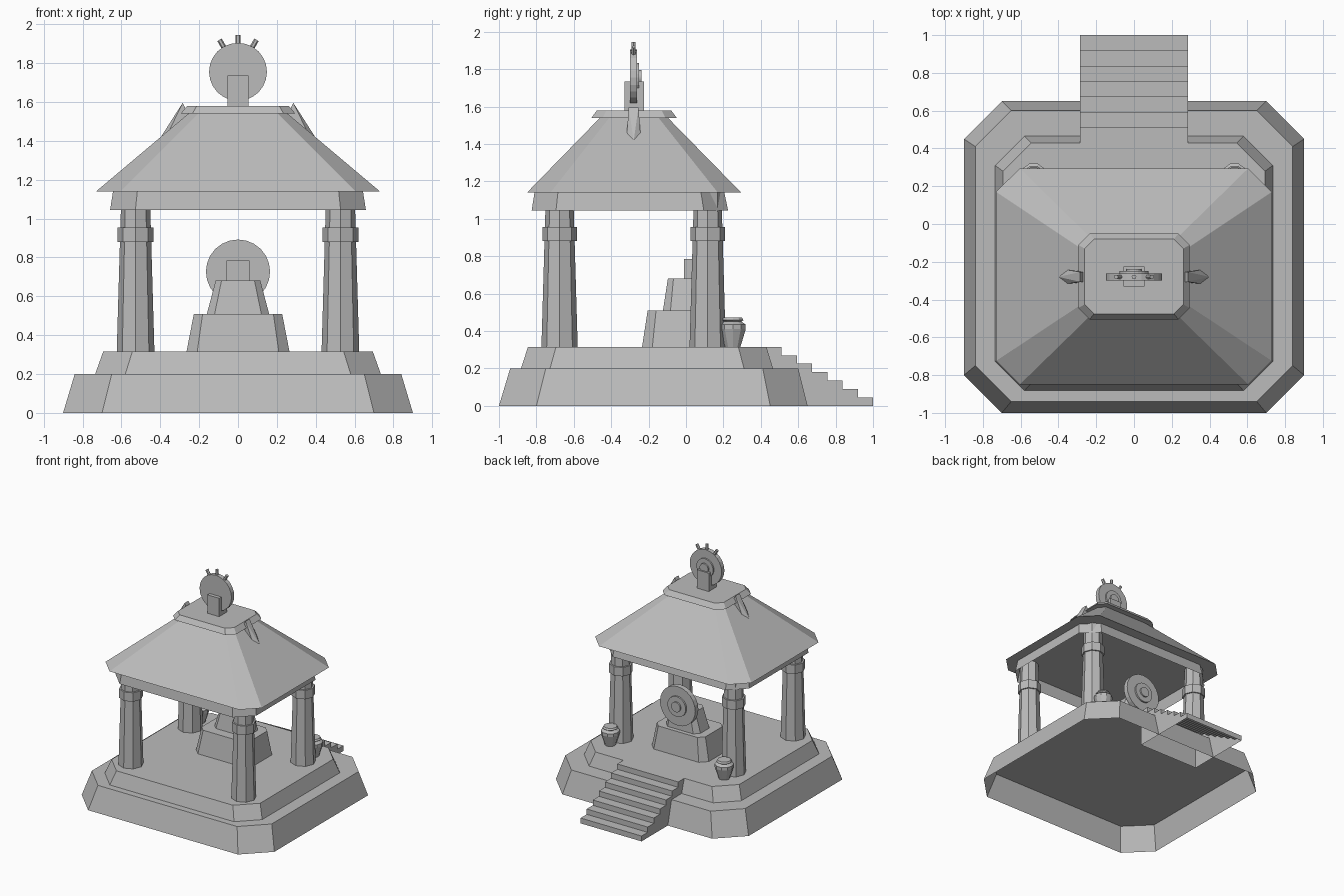
import bpy, bmesh, math
from mathutils import Matrix, Vector

cube = bpy.data.objects.get("Cube")
if cube:
    bpy.data.objects.remove(cube, do_unlink=True)

stone = bpy.data.materials.new("grey_stone")
stone.use_nodes = True
GREY = (0.5, 0.5, 0.5, 1)
stone.diffuse_color = GREY
stone.node_tree.nodes["Principled BSDF"].inputs["Base Color"].default_value = GREY


def finish(name, bm):
    bmesh.ops.recalc_face_normals(bm, faces=bm.faces)
    mesh = bpy.data.meshes.new(name)
    bm.to_mesh(mesh)
    bm.free()
    mesh.materials.append(stone)
    obj = bpy.data.objects.new(name, mesh)
    bpy.context.collection.objects.link(obj)
    return obj


def loft(name, rings, bottom=True, top=True):
    """Skin a stack of equal-sized point rings."""
    bm = bmesh.new()
    loops = [[bm.verts.new(p) for p in ring] for ring in rings]
    for a, b in zip(loops, loops[1:]):
        for i in range(len(a)):
            j = (i + 1) % len(a)
            bm.faces.new((a[i], a[j], b[j], b[i]))
    if bottom:
        bm.faces.new(loops[0][::-1])
    if top:
        bm.faces.new(loops[-1])
    return finish(name, bm)


def clipped(z, hx, y0, y1, c):
    """Rectangle with clipped corners at height z."""
    cy, hy = (y0 + y1) / 2, (y1 - y0) / 2
    quarter = [(hx, hy - c), (hx - c, hy)]
    pts = quarter + [(-x, y) for x, y in quarter[::-1]]
    pts += [(-x, -y) for x, y in pts]
    return [(x, cy + y, z) for x, y in pts]


def circle(x, y, z, r, n=8):
    return [(x + r * math.cos(math.tau * i / n), y + r * math.sin(math.tau * i / n), z)
            for i in range(n)]


def turned(name, x, y, profile, n=8):
    return loft(name, [circle(x, y, z, r, n) for r, z in profile])


def box(name, hx, y0, y1, z0, z1):
    return loft(name, [[(-hx, y0, z), (hx, y0, z), (hx, y1, z), (-hx, y1, z)]
                       for z in (z0, z1)])


def wheel(name, z, profile, n=24):
    """Stepped disc facing the back; profile holds (radius, y)."""
    return loft(name, [[(x, y, z + h) for x, h, _ in circle(0, 0, 0, r, n)]
                       for r, y in profile])


# Stepped platform, hollow underneath
loft("platform_lower", [clipped(0, .9, -1, .65, .2),
                        clipped(.2, .84, -.94, .6, .19)], bottom=False)
loft("platform_upper", [clipped(.2, .735, -.882, .465, .155),
                        clipped(.315, .694, -.845, .43, .15)], bottom=False)

# Back staircase, open underneath
STEPS, RUN, RISE = 7, .0815, .045
profile = [(.43, 0), (.43, STEPS * RISE)]
for i in range(STEPS):
    y, z = 1 - RUN * (STEPS - 1 - i), RISE * (STEPS - i)
    profile += [(y, z), (y, z - RISE)]
bm = bmesh.new()
sides = [[bm.verts.new((x, y, z)) for y, z in profile] for x in (-.285, .285)]
for s in sides:
    bm.faces.new(s)
for i in range(len(profile) - 1):
    bm.faces.new((sides[0][i], sides[0][i + 1], sides[1][i + 1], sides[1][i]))
finish("staircase", bm)

# Columns with collars, and jars by the back pair
for sx, side in ((1, "left"), (-1, "right")):
    for y, end in ((-.676, "front"), (.116, "back")):
        tag = f"{end}_{side}"
        turned("column_" + tag, sx * .527, y, [(.097, .315), (.073, 1.14)])
        turned("collar_" + tag, sx * .527, y,
               [(.092, .88), (.092, .955)])
    turned("jar_" + side, sx * .532, .25,
           [(.043, .315), (.073, .41), (.073, .435), (.048, .45),
            (.06, .458), (.052, .472)], 10)

# Roof: beam skirt, hipped slope and cap
loft("roof_beam", [clipped(1.045, .658, -.825, .225, .13),
                   clipped(1.14, .643, -.81, .205, .125)], bottom=False, top=False)
loft("roof_slope", [clipped(1.14, .73, -.85, .295, .125),
                    clipped(1.54, .255, -.46, -.097, .05)])
loft("roof_cap", [clipped(1.54, .295, -.505, -.05, .06),
                  clipped(1.58, .262, -.476, -.08, .05)])

# Pointed fins on the side slopes
for sx, side in ((1, "left"), (-1, "right")):
    bm = bmesh.new()
    for x, hy, z in ((.25, .026, 1.53), (.285, .026, 1.595),
                     (.355, .037, 1.45), (.3, .03, 1.49)):
        for s in (-1, 1):
            bm.verts.new((sx * x, -.28 + s * hy, z))
    bm.verts.new((sx * .4, -.28, 1.415))
    bmesh.ops.convex_hull(bm, input=bm.verts)
    finish("roof_fin_" + side, bm)

# Roof emblem: stand, stepped wheel and three spikes
box("emblem_stand", .055, -.33, -.225, 1.58, 1.735)
wheel("emblem_wheel", 1.755, [(.149, -.3), (.149, -.263), (.078, -.263), (.078, -.25),
                              (.04, -.25), (.04, -.238)])
for k, deg in enumerate((-30, 0, 30)):
    spike = loft(f"emblem_spike_{k + 1}",
                 [circle(0, 0, z, .013, 6) for z in (.14, .19)])
    spike.matrix_world = (Matrix.Translation(Vector((0, -.28, 1.755)))
                          @ Matrix.Rotation(math.radians(deg), 4, "Y"))

# Altar: two tapered blocks, stand and large wheel facing the stairs
loft("altar_lower", [clipped(.315, .265, -.235, .13, .055),
                     clipped(.51, .227, -.205, .11, .045)])
loft("altar_upper", [clipped(.51, .16, -.123, .075, .04),
                     clipped(.68, .115, -.097, .07, .03)])
box("altar_stand", .06, -.01, .08, .68, .785)
wheel("altar_wheel", .727, [(.165, .07), (.165, .112), (.085, .112), (.085, .126),
                            (.042, .126), (.042, .138)])
